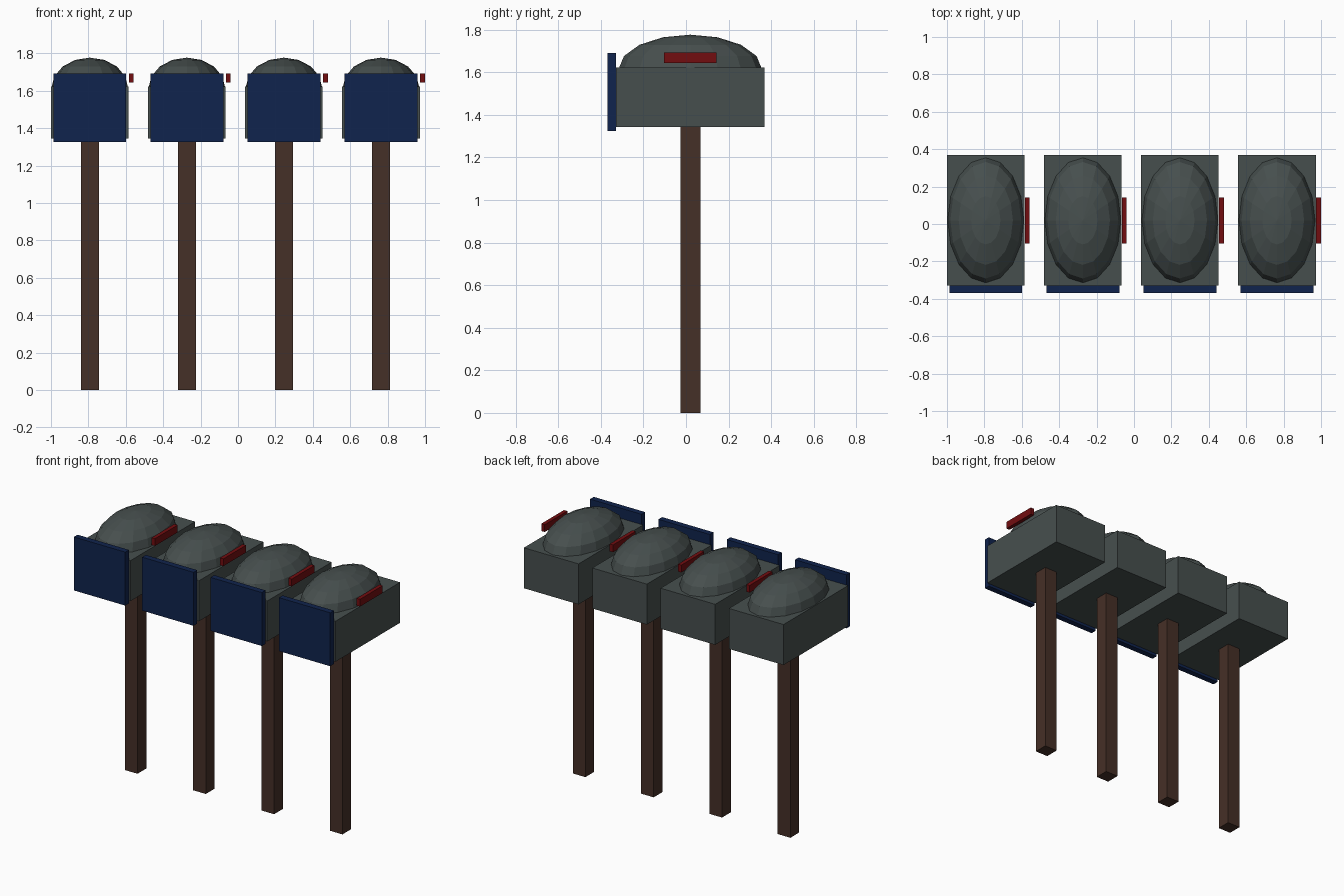
import bpy, bmesh
from mathutils import Matrix

if "Cube" in bpy.data.objects:
    bpy.data.objects.remove(bpy.data.objects["Cube"])


def material(name, rgb):
    m = bpy.data.materials.new(name)
    m.diffuse_color = (*rgb, 1)
    m.use_nodes = True
    m.node_tree.nodes["Principled BSDF"].inputs["Base Color"].default_value = m.diffuse_color
    return m


GREY = material("slate grey", (0.062, 0.078, 0.076))
NAVY = material("navy blue", (0.005, 0.017, 0.075))
BROWN = material("dark brown wood", (0.06, 0.029, 0.02))
RED = material("dark red", (0.17, 0.004, 0.005))


def finish(name, bm, mat):
    mesh = bpy.data.meshes.new(name)
    bm.to_mesh(mesh)
    bm.free()
    mesh.materials.append(mat)
    obj = bpy.data.objects.new(name, mesh)
    bpy.context.collection.objects.link(obj)


def box(name, lo, hi, mat):
    size = [b - a for a, b in zip(lo, hi)]
    mid = [(a + b) / 2 for a, b in zip(lo, hi)]
    bm = bmesh.new()
    bmesh.ops.create_cube(bm, size=1, matrix=Matrix.Translation(mid) @ Matrix.Diagonal((*size, 1)))
    finish(name, bm, mat)


def dome(name, center, radii, mat):
    bm = bmesh.new()
    bmesh.ops.create_uvsphere(bm, u_segments=16, v_segments=8, radius=1,
                              matrix=Matrix.Translation(center) @ Matrix.Diagonal((*radii, 1)))
    finish(name, bm, mat)


# Four identical mailboxes in a row
for i in range(4):
    x = -0.7925 + 0.519 * i
    n = f"_{i + 1}"
    box("post" + n, (x - 0.048, -0.027, 0), (x + 0.048, 0.068, 1.345), BROWN)
    box("body" + n, (x - 0.2075, -0.33, 1.344), (x + 0.2075, 0.37, 1.622), GREY)
    dome("rounded_top" + n, (x, 0.02, 1.615), (0.205, 0.337, 0.162), GREY)
    box("door" + n, (x - 0.195, -0.37, 1.325), (x + 0.195, -0.33, 1.692), NAVY)
    box("flag" + n, (x + 0.2085, -0.103, 1.643), (x + 0.2345, 0.143, 1.693), RED)
